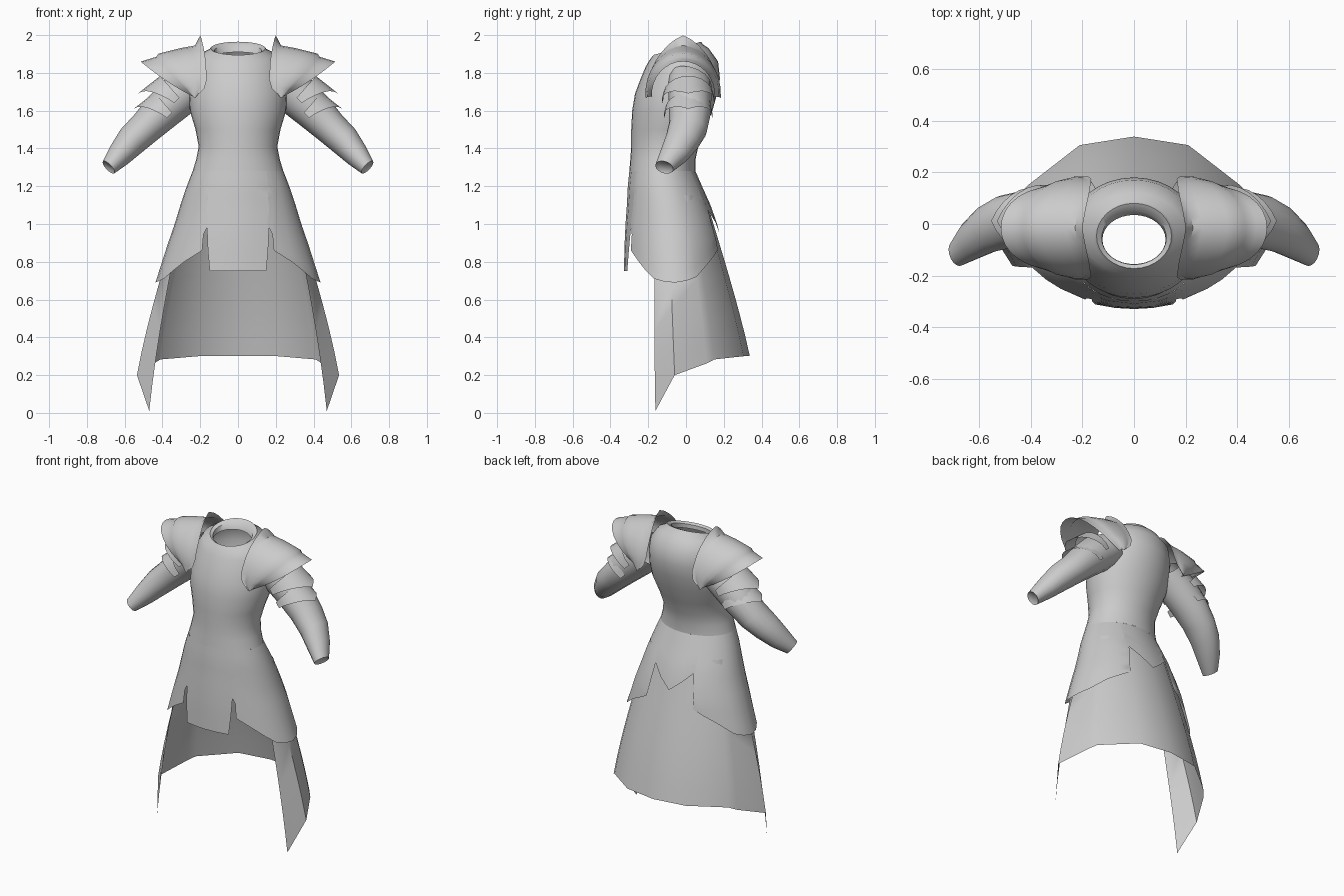
import bpy, bmesh, math
from mathutils import Vector

if "Cube" in bpy.data.objects:
    bpy.data.objects.remove(bpy.data.objects["Cube"])

grey = bpy.data.materials.new("plain_grey")
grey.diffuse_color = (0.6, 0.6, 0.6, 1)
grey.use_nodes = True
grey.node_tree.nodes["Principled BSDF"].inputs["Base Color"].default_value = grey.diffuse_color


def sheet(name, rows, closed=False, mirror=False, cap=False, angle=50):
    """Skin a grid of points; optionally close each row, cap the last, mirror in x."""
    bm = bmesh.new()
    grid = [[bm.verts.new(p) for p in r] for r in rows]
    n = len(rows[0])
    for a, b in zip(grid, grid[1:]):
        for i in range(n if closed else n - 1):
            j = (i + 1) % n
            bm.faces.new((a[i], a[j], b[j], b[i]))
    if cap:
        bm.faces.new(grid[-1])
    bmesh.ops.remove_doubles(bm, verts=bm.verts, dist=0.0005)
    bmesh.ops.recalc_face_normals(bm, faces=bm.faces)
    me = bpy.data.meshes.new(name)
    bm.to_mesh(me)
    bm.free()
    me.materials.append(grey)
    ob = bpy.data.objects.new(name, me)
    bpy.context.collection.objects.link(ob)
    if mirror:
        ob.modifiers.new("mirror", "MIRROR").merge_threshold = 0.002
    bpy.ops.object.select_all(action="DESELECT")
    ob.select_set(True)
    bpy.context.view_layer.objects.active = ob
    bpy.ops.object.shade_smooth_by_angle(angle=math.radians(angle))
    return ob


def interp(table, t):
    """Linear lookup in rows sorted by first value."""
    if t <= table[0][0]:
        return table[0][1:]
    for a, b in zip(table, table[1:]):
        if t <= b[0]:
            k = (t - a[0]) / (b[0] - a[0])
            return [p + (q - p) * k for p, q in zip(a[1:], b[1:])]
    return table[-1][1:]


def oval(deg, half, front, back):
    """Point on an oval, measured from the front centre."""
    a = math.radians(deg)
    return half * math.sin(a), (front + back) / 2 - (back - front) / 2 * math.cos(a)


# torso: half width, front y, back y, front z, back z, up to the folded neckline
TORSO = [
    (.24, -.30, .05, 1.28, 1.28), (.222, -.295, .05, 1.34, 1.34),
    (.208, -.29, .065, 1.41, 1.41), (.225, -.29, .10, 1.5, 1.5),
    (.255, -.285, .14, 1.6, 1.6), (.26, -.27, .165, 1.69, 1.69),
    (.25, -.24, .18, 1.77, 1.77), (.235, -.215, .17, 1.83, 1.86),
    (.20, -.195, .12, 1.865, 1.93), (.155, -.18, .09, 1.885, 1.95),
    (.145, -.172, .08, 1.895, 1.965), (.125, -.157, .05, 1.885, 1.95),
    (.122, -.155, .035, 1.86, 1.91),
]
rows = []
for half, f, b, zf, zb in TORSO:
    ring = []
    for i in range(32):
        x, y = oval(i * 11.25, half, f, b)
        ring.append((x, y, zf + (zb - zf) * (y - f) / (b - f)))
    rows.append(ring)
sheet("torso", rows, closed=True)

# upper skirt: z, half width, front y, back y
SKIRT = [(.69, .437, -.33, .215), (.9, .37, -.325, .19), (1.0, .335, -.32, .165),
         (1.1, .305, -.313, .13), (1.2, .272, -.308, .085), (1.28, .24, -.30, .05)]
# hem columns: angle at waist, angle at hem, hem height (front tongue, slot, side, back points)
HEM = [(0, 0, .75), (20, 10, .75), (38.5, 20.9, .75), (40, 27.6, 1.0), (45, 31, .945),
       (47, 29.7, .86), (55, 45, .80), (62, 55, .755), (70, 66, .71), (80, 78, .695), (90, 90, .69),
       (100, 103, .70), (110, 115, .72), (122, 132, .79), (135, 144, .83),
       (147, 154, .865), (150, 154.3, 1.07), (165, 167, 1.01), (180, 180, .95)]
rows = []
for k in range(13):
    t = k / 12
    row = []
    for top, bot, hem in HEM:
        z = 1.28 + (hem - 1.28) * t
        x, y = oval(top + (bot - top) * t, *interp(SKIRT, z))
        row.append((x, y, z))
    rows.append(row)
sheet("upper_skirt", rows, mirror=True)

# long tail skirt, open at the front: rim and waist points from back centre to front edge
RIM = [(0, .338, .30), (.21, .305, .30), (.41, .15, .283), (.445, .11, .262),
       (.535, -.06, .20), (.47, -.162, .01)]
WAIST = [(0, .10, 1.15), (.13, .085, 1.15), (.235, .025, 1.15), (.255, 0, 1.15),
         (.275, -.09, 1.15), (.275, -.16, 1.15)]
rows = []
for k in range(9):
    t = k / 8
    row = []
    for w, r in zip(WAIST, RIM):
        p = Vector(w).lerp(Vector(r), t)
        s = 1 + .16 * t * (1 - t)
        row.append((p.x * s, p.y * s, p.z))
    rows.append(row)
sheet("tail_skirt", rows, mirror=True)

# sleeves: centre, radius across the slope, radius in depth
ARM = [((.20, .02, 1.76), .10, .12), ((.30, .02, 1.69), .115, .12), ((.40, .02, 1.60), .105, .115),
       ((.49, .01, 1.51), .09, .105), ((.565, -.02, 1.44), .083, .092),
       ((.63, -.065, 1.365), .066, .075), ((.685, -.115, 1.30), .044, .05),
       ((.678, -.11, 1.307), .032, .036)]
across = Vector((.68, 0, .73))
depth = Vector((.22, .95, -.2)).normalized()
rows = []
for c, ra, rd in ARM:
    rows.append([Vector(c) + across * ra * math.cos(i * math.pi / 8)
                 + depth * rd * math.sin(i * math.pi / 8) for i in range(16)])
sheet("sleeve", rows, closed=True, mirror=True, cap=True)

# shoulder guards: arched shells with a raised inner lip and a pointed outer edge
CROWN = [(0, 1.998, .20), (.09, 1.945, .195), (.35, 1.93, .20), (.7, 1.902, .19),
         (.74, 1.885, .185), (1, 1.86, .165)]
INNER = [(0, .20), (.25, .185), (.45, .172), (.75, .165), (.9, .18), (1, .225)]
rows = []
for s in (0, .09, .2, .35, .52, .7, .74, .87, 1):
    top, w = interp(CROWN, s)
    row = []
    for i in range(-8, 9):
        t = i / 8
        phi = math.radians(95) * t
        x0 = interp(INNER, abs(t))[0]
        x1 = .515 - .275 * t * t
        lip = top if s else 1.93 + .068 * max(0, 1 - abs(t) * 1.6)
        z = lip - (lip - 1.69) * (1 - math.cos(phi))
        row.append((x0 + (x1 - x0) * s, -.015 + w * math.sin(phi), z))
    rows.append(row)
sheet("shoulder_guard", rows, mirror=True, angle=40)

# upper arm plates: pointed half tubes under each shoulder guard
axis, normal = Vector((.75, 0, -.66)), Vector((.66, 0, .75))
for name, centre, rad, length in (("upper_arm_plate", (.325, .012, 1.685), .132, .15),
                                  ("lower_arm_plate", (.362, .012, 1.605), .122, .14)):
    rows = []
    for k in range(4):
        row = []
        for i in range(-6, 7):
            t = i / 6
            phi = math.radians(100) * t
            run = (.04 + (length - .04) * (1 - abs(t)) ** 1.3) * k / 3
            r = rad * (1 + .06 * k / 3)
            row.append(Vector(centre) + axis * run + normal * r * math.cos(phi)
                       + Vector((0, r * math.sin(phi), 0)))
        rows.append(row)
    sheet(name, rows, mirror=True, angle=40)
